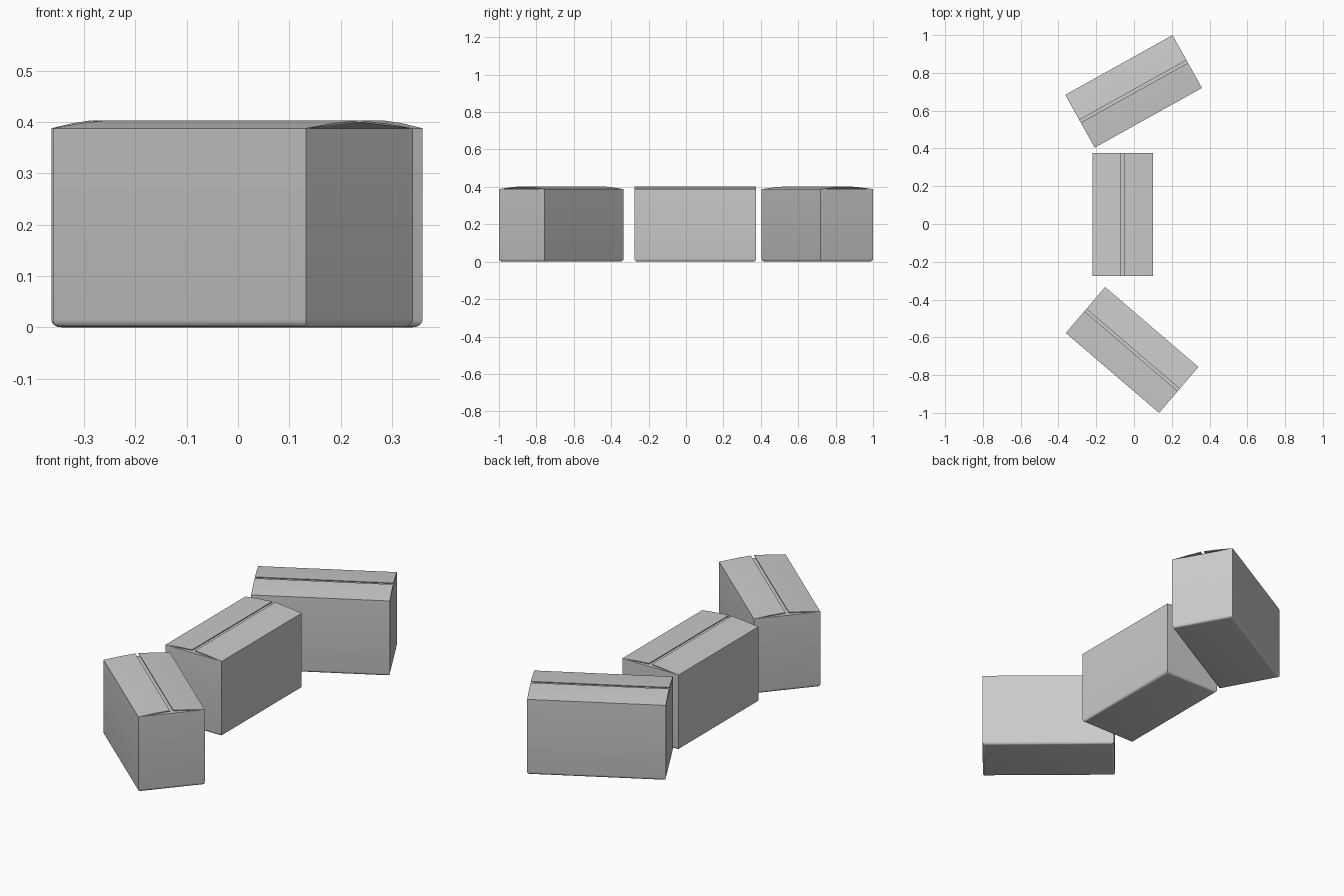
import bpy, bmesh, math
from mathutils import Matrix, Vector

if "Cube" in bpy.data.objects:
    bpy.data.objects.remove(bpy.data.objects["Cube"])

LENGTH, WIDTH, WALL_TOP, PEAK = 0.65, 0.32, 0.388, 0.403
HL, HW, GAP = LENGTH / 2, WIDTH / 2, 0.008

card = bpy.data.materials.new("plain grey card")
card.diffuse_color = (0.6, 0.6, 0.6, 1)
card.use_nodes = True
card.node_tree.nodes["Principled BSDF"].inputs["Base Color"].default_value = card.diffuse_color


def finish(bm, name, place):
    bmesh.ops.recalc_face_normals(bm, faces=bm.faces)
    mesh = bpy.data.meshes.new(name)
    bm.to_mesh(mesh)
    bm.free()
    mesh.materials.append(card)
    obj = bpy.data.objects.new(name, mesh)
    obj.matrix_world = place
    bpy.context.collection.objects.link(obj)
    bpy.ops.object.select_all(action='DESELECT')
    obj.select_set(True)
    bpy.context.view_layer.objects.active = obj
    bpy.ops.object.shade_smooth_by_angle(angle=math.radians(35))


def carton_body(name, place):
    # Straight walls with softly rounded bottom edges
    bm = bmesh.new()
    bmesh.ops.create_cube(bm, size=1, matrix=Matrix.Translation((0, 0, WALL_TOP / 2))
                          @ Matrix.Diagonal((LENGTH, WIDTH, WALL_TOP, 1)))
    low = [e for e in bm.edges if all(v.co.z < 0.01 for v in e.verts)]
    bmesh.ops.bevel(bm, geom=low, offset=0.015, segments=4, profile=0.5, affect='EDGES')
    finish(bm, name, place)


def lid_flap(name, place, side):
    # Thin, slightly bowed flap rising from the wall to the centre slit
    profile = [(HW, WALL_TOP), (HW * 0.5, 0.3975), (GAP, PEAK),
               (GAP, PEAK - 0.004), (HW * 0.5, 0.3935), (HW * 0.94, WALL_TOP)]
    bm = bmesh.new()
    face = bm.faces.new([bm.verts.new((-HL, side * y, z)) for y, z in profile])
    moved = bmesh.ops.extrude_face_region(bm, geom=[face])["geom"]
    bmesh.ops.translate(bm, vec=Vector((LENGTH, 0, 0)),
                        verts=[v for v in moved if isinstance(v, bmesh.types.BMVert)])
    finish(bm, name, place)


# Three cartons: name, centre x, centre y, turn in degrees
for label, x, y, turn in (("back", -0.002, 0.702, 29.1),
                          ("middle", -0.06, 0.05, 90),
                          ("front", -0.01, -0.667, -40.6)):
    place = Matrix.Translation((x, y, 0)) @ Matrix.Rotation(math.radians(turn), 4, 'Z')
    carton_body(label + "_carton_body", place)
    for side, word in ((1, "left"), (-1, "right")):
        lid_flap(f"{label}_carton_{word}_flap", place, side)
